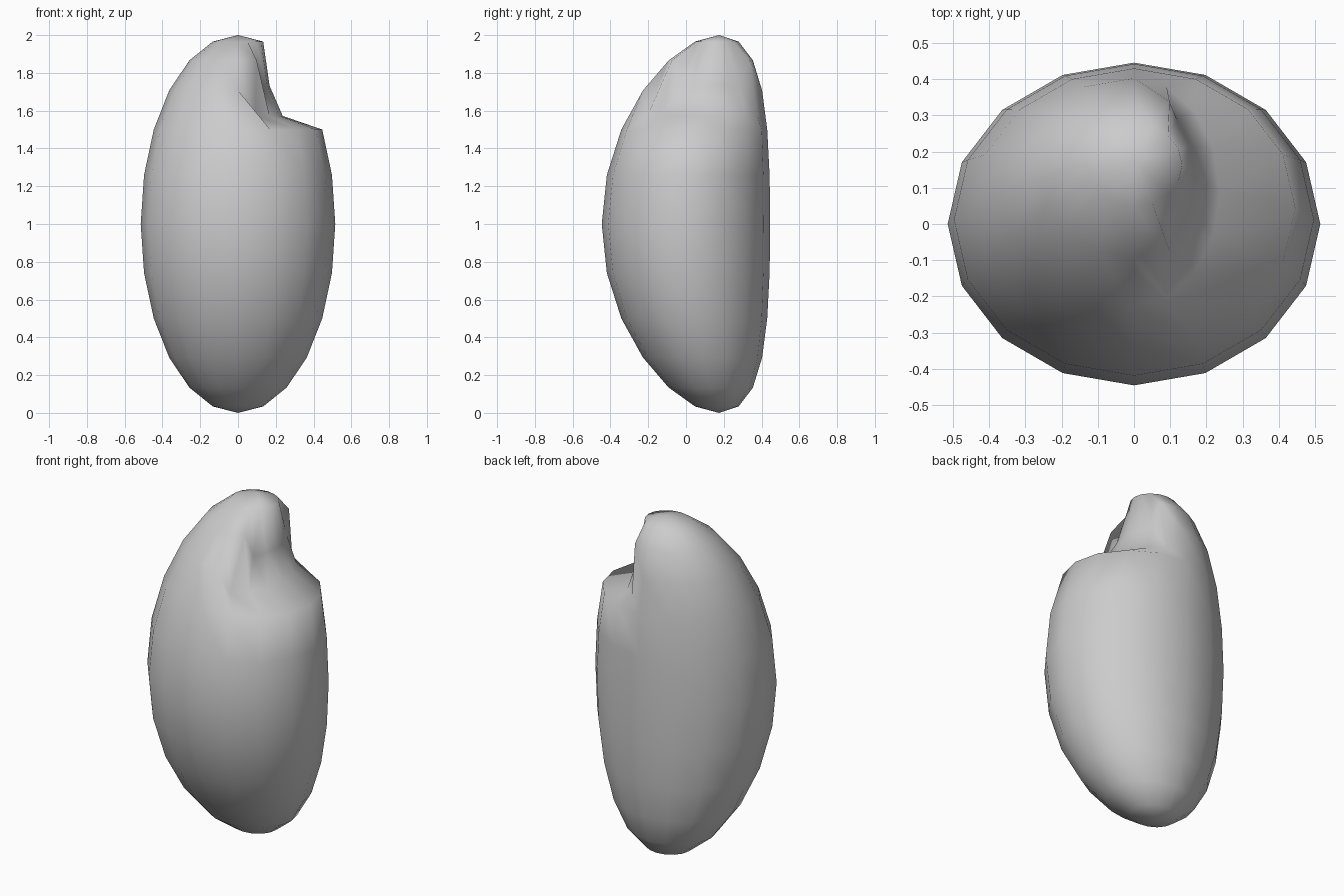
import bpy, bmesh, math

if "Cube" in bpy.data.objects:
    bpy.data.objects.remove(bpy.data.objects["Cube"])

SEGMENTS, RINGS = 16, 12
RX, RY = 0.515, 0.446     # equator radii
LEAN = 0.175              # how far both poles lean to the back


def shell_point(ring, seg):
    """Point on the leaning egg shape, with the notch pressed in."""
    polar = math.pi * ring / RINGS
    turn = 2 * math.pi * seg / SEGMENTS
    x = RX * math.sin(polar) * math.cos(turn)
    y = RY * math.sin(polar) * math.sin(turn) + LEAN * math.cos(polar) ** 2
    z = 1 + math.cos(polar)
    # notch in the upper right: pull in and drop
    if 1.6 < z < 1.9 and x > 0.1:
        x, z = x * 0.65, z - 0.135
    return x, y, z


bm = bmesh.new()
top = bm.verts.new((0, LEAN, 2))
bottom = bm.verts.new((0, LEAN, 0))
rows = [[bm.verts.new(shell_point(r, s)) for s in range(SEGMENTS)]
        for r in range(1, RINGS)]

for s in range(SEGMENTS):
    n = (s + 1) % SEGMENTS
    # end caps
    bm.faces.new((top, rows[0][s], rows[0][n]))
    bm.faces.new((bottom, rows[-1][n], rows[-1][s]))
    # side bands
    for upper, lower in zip(rows, rows[1:]):
        bm.faces.new((upper[s], lower[s], lower[n]))
        bm.faces.new((upper[s], lower[n], upper[n]))

for face in bm.faces:
    face.smooth = True

mesh = bpy.data.meshes.new("notched_body")
bm.to_mesh(mesh)
bm.free()

grey = bpy.data.materials.new("light grey")
grey.diffuse_color = (0.6, 0.6, 0.6, 1)
grey.use_nodes = True
grey.node_tree.nodes["Principled BSDF"].inputs["Base Color"].default_value = grey.diffuse_color
mesh.materials.append(grey)

body = bpy.data.objects.new("notched_body", mesh)
bpy.context.collection.objects.link(body)
